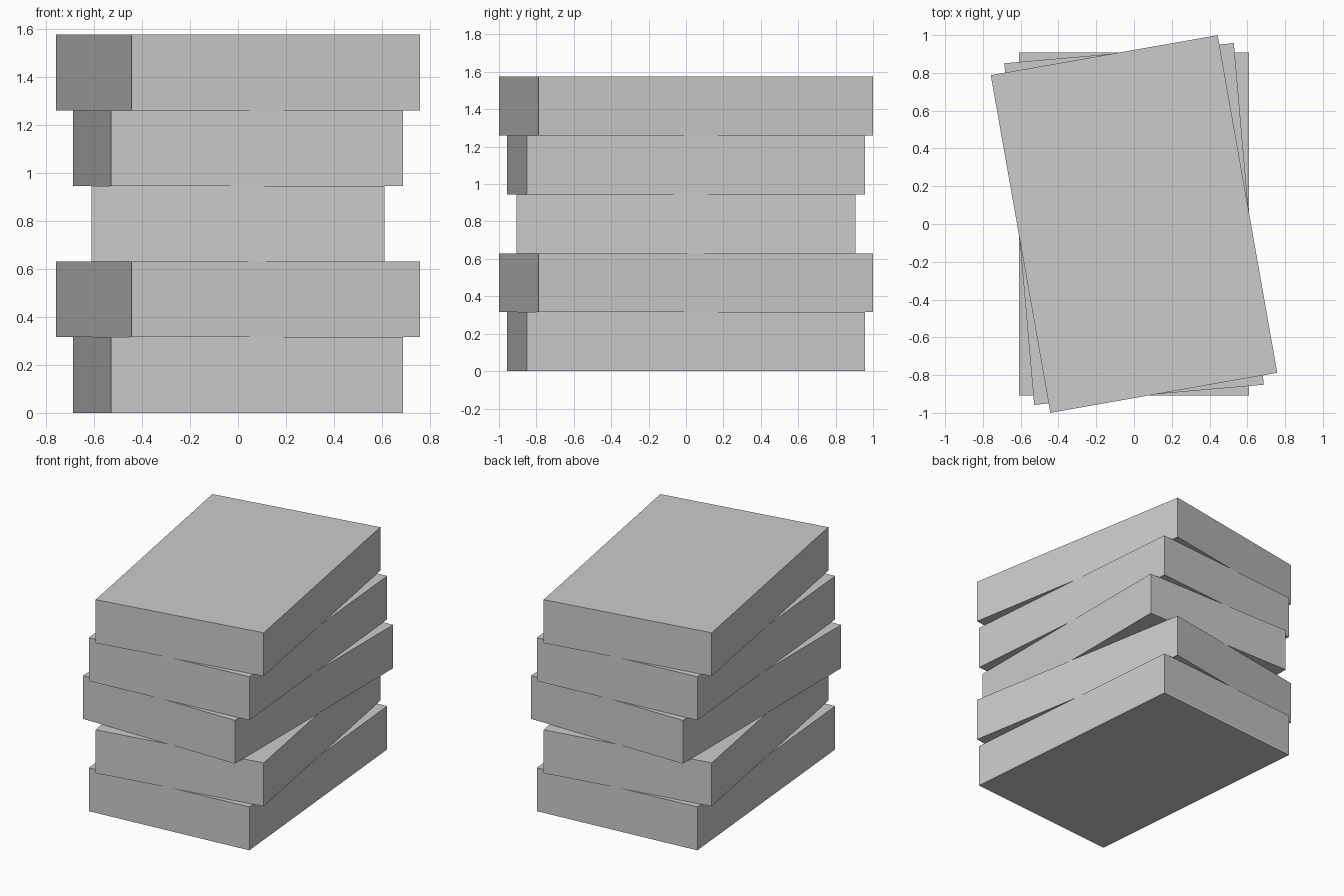
import bpy
import math

cube = bpy.data.objects.get("Cube")
if cube:
    bpy.data.objects.remove(cube, do_unlink=True)

# Single grey material
grey = bpy.data.materials.new("light_grey")
grey.use_nodes = True
colour = (0.6, 0.6, 0.6, 1)
grey.diffuse_color = colour
grey.node_tree.nodes["Principled BSDF"].inputs["Base Color"].default_value = colour

WIDTH, DEPTH, HEIGHT = 1.22, 1.815, 0.315


def add_slab(name, level, degrees):
    bpy.ops.mesh.primitive_cube_add(
        size=1,
        location=(0, 0, HEIGHT * (level + 0.5)),
        rotation=(0, 0, math.radians(degrees)),
    )
    slab = bpy.context.object
    slab.name = name
    slab.scale = (WIDTH, DEPTH, HEIGHT)
    slab.data.materials.append(grey)


# Stack of slabs, each twisted about the vertical axis, bottom to top
names = ("bottom_slab", "lower_slab", "middle_slab", "upper_slab", "top_slab")
for level, (name, twist) in enumerate(zip(names, (5, 10, 0, 5, 10))):
    add_slab(name, level, twist)
